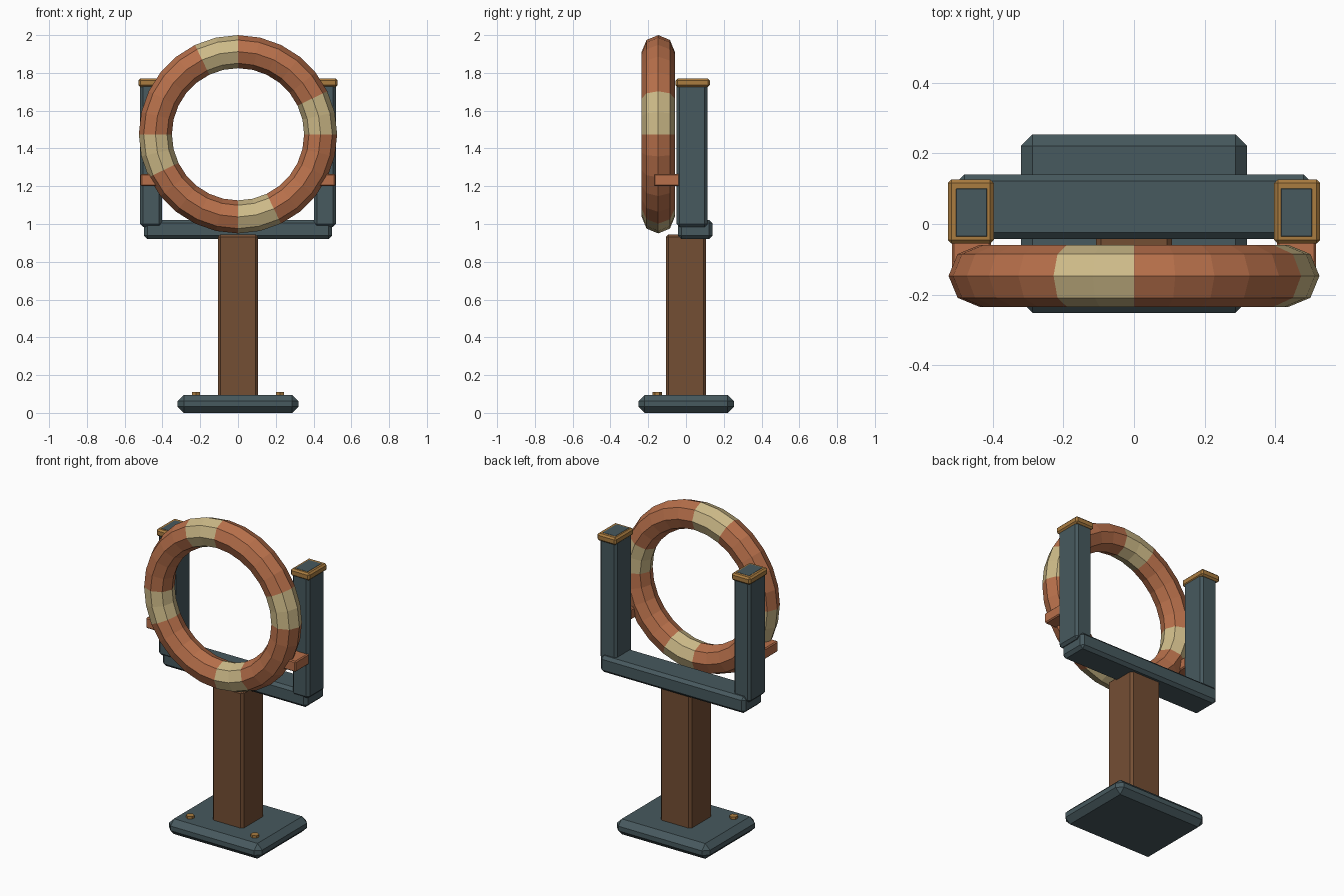
import bpy
import math

cube = bpy.data.objects.get("Cube")
if cube:
    bpy.data.objects.remove(cube, do_unlink=True)


def material(name, rgb):
    m = bpy.data.materials.new(name)
    m.use_nodes = True
    colour = (*rgb, 1.0)
    m.diffuse_color = colour
    bsdf = next(n for n in m.node_tree.nodes if n.type == "BSDF_PRINCIPLED")
    bsdf.inputs["Base Color"].default_value = colour
    return m


slate = material("slate metal", (0.063, 0.100, 0.112))
brown = material("brown wood", (0.175, 0.077, 0.034))
orange = material("faded orange", (0.479, 0.162, 0.070))
cream = material("cream", (0.610, 0.490, 0.246))
brass = material("brass", (0.402, 0.202, 0.051))


def box(name, x, y, z, mat, bevel):
    """Chamfered box from (min, max) ranges on each axis."""
    ranges = (x, y, z)
    bpy.ops.mesh.primitive_cube_add(size=1, location=[(a + b) / 2 for a, b in ranges])
    ob = bpy.context.object
    ob.name = name
    ob.scale = [b - a for a, b in ranges]
    bpy.ops.object.transform_apply(location=False, rotation=False, scale=True)
    mod = ob.modifiers.new("chamfer", "BEVEL")
    mod.width = bevel
    mod.segments = 1
    ob.data.materials.append(mat)
    return ob


# Stand
box("base_plate", (-0.32, 0.32), (-0.252, 0.254), (0, 0.095), slate, 0.033)
box("post", (-0.107, 0.107), (-0.107, 0.107), (0.08, 0.945), brown, 0.014)
box("crossbar", (-0.498, 0.498), (-0.042, 0.14), (0.92, 1.022), slate, 0.018)

# Mirrored side parts
for side, s in (("left", 1), ("right", -1)):
    def span(a, b):
        return tuple(sorted((s * a, s * b)))

    box(side + "_upright", span(0.402, 0.518), (-0.049, 0.114), (0.985, 1.771), slate, 0.015)
    box(side + "_cap", span(0.397, 0.527), (-0.055, 0.126), (1.725, 1.77), brass, 0.01)
    box(side + "_bracket", span(0.405, 0.515), (-0.17, -0.035), (1.2, 1.266), orange, 0.006)

    # Hexagonal bolt at the front of the base
    bpy.ops.mesh.primitive_cylinder_add(vertices=6, radius=0.025, depth=0.03,
                                        location=(s * 0.222, -0.152, 0.095))
    bolt = bpy.context.object
    bolt.name = side + "_bolt"
    bolt.data.materials.append(brass)

# Life ring with four cream bands, each two segments long
SEGMENTS = 28
bpy.ops.mesh.primitive_torus_add(major_segments=SEGMENTS, minor_segments=8,
                                 major_radius=0.4375, minor_radius=0.0875,
                                 location=(0, -0.147, 1.475),
                                 rotation=(math.pi / 2, 0, 0))
ring = bpy.context.object
ring.name = "life_ring"
ring.data.materials.append(orange)
ring.data.materials.append(cream)
for face in ring.data.polygons:
    angle = math.atan2(face.center.y, face.center.x) % math.tau
    segment = int(angle / math.tau * SEGMENTS)
    face.material_index = 1 if segment % 7 < 2 else 0
    face.use_smooth = False
